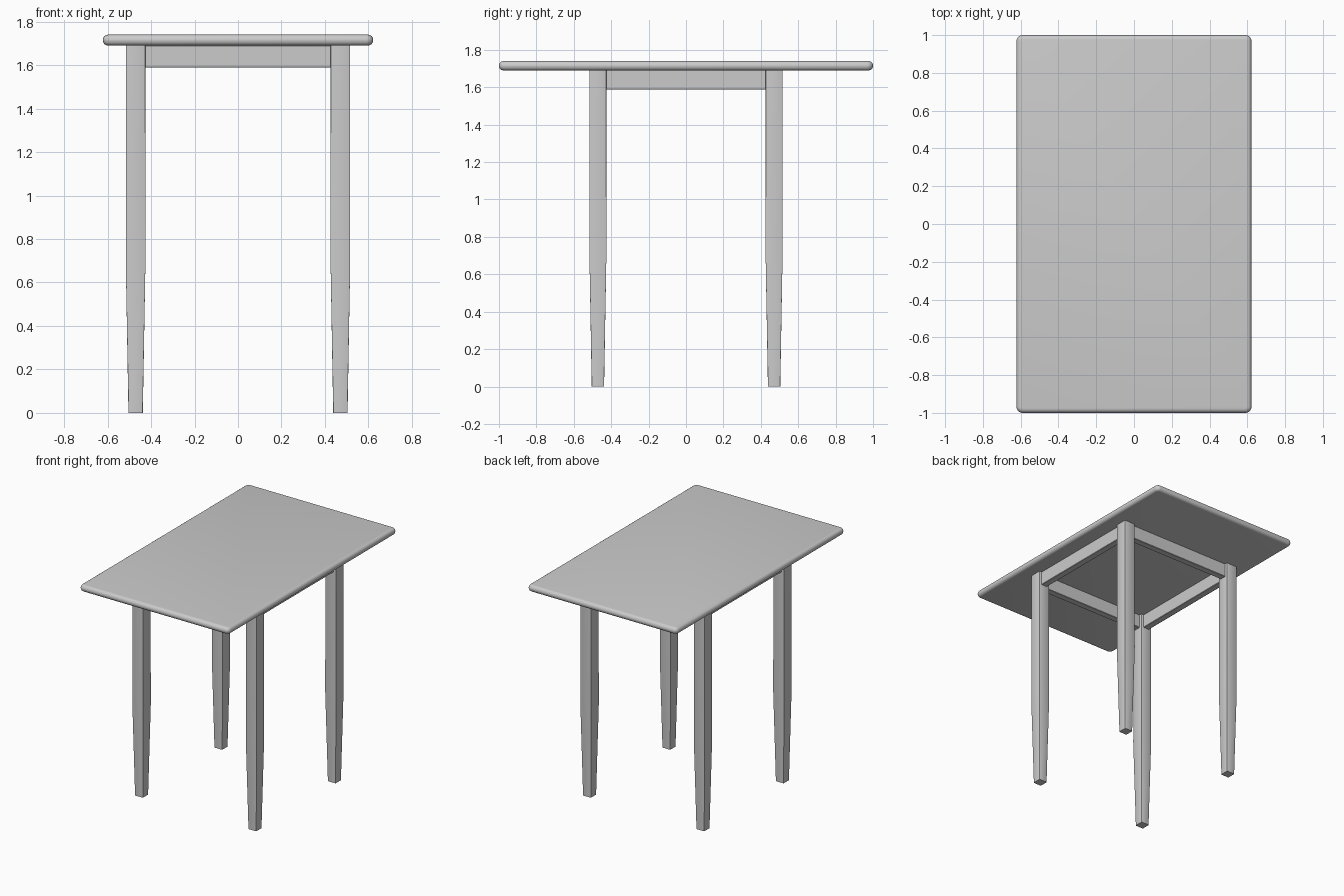
import bpy, bmesh

if "Cube" in bpy.data.objects:
    bpy.data.objects.remove(bpy.data.objects["Cube"])

def finish(name, bm, angle=0.6):
    me = bpy.data.meshes.new(name)
    bmesh.ops.recalc_face_normals(bm, faces=bm.faces)
    bm.to_mesh(me)
    bm.free()
    ob = bpy.data.objects.new(name, me)
    bpy.context.collection.objects.link(ob)
    bpy.context.view_layer.objects.active = ob
    ob.select_set(True)
    bpy.ops.object.shade_smooth_by_angle(angle=angle)
    ob.select_set(False)
    return ob

def box(name, lo, hi, bevel=0.003):
    bm = bmesh.new()
    bmesh.ops.create_cube(bm, size=1)
    for v in bm.verts:
        v.co = [(a + b) / 2 + c * (b - a) for a, b, c in zip(lo, hi, v.co)]
    bmesh.ops.bevel(bm, geom=bm.edges[:], offset=bevel, segments=1, affect='EDGES')
    return finish(name, bm)

# Table top: rounded corners, then rounded rim
bm = bmesh.new()
bmesh.ops.create_cube(bm, size=1)
for v in bm.verts:
    v.co = (v.co.x * 1.244, v.co.y * 2, 1.715 + v.co.z * 0.05)
upright = [e for e in bm.edges if abs(e.verts[0].co.z - e.verts[1].co.z) > 0.01]
bmesh.ops.bevel(bm, geom=upright, offset=0.032, segments=5, profile=0.5, affect='EDGES')
rim = [e for e in bm.edges if abs(e.verts[0].co.z - e.verts[1].co.z) < 0.01]
bmesh.ops.bevel(bm, geom=rim, offset=0.0235, segments=4, profile=0.5, affect='EDGES')
finish("table_top", bm)

# Legs: straight above, tapered towards the foot
def leg(name, cx, cy):
    bm = bmesh.new()
    rings = []
    for z, h in ((0, 0.033), (0.68, 0.045), (1.692, 0.045)):
        rings.append([bm.verts.new((cx + sx * h, cy + sy * h, z))
                      for sx, sy in ((-1, -1), (1, -1), (1, 1), (-1, 1))])
    bm.faces.new(rings[0][::-1])
    bm.faces.new(rings[-1])
    for a, b in zip(rings, rings[1:]):
        for i in range(4):
            j = (i + 1) % 4
            bm.faces.new((a[i], a[j], b[j], b[i]))
    sides = [e for e in bm.edges if abs(e.verts[0].co.z - e.verts[1].co.z) > 0.1]
    bmesh.ops.bevel(bm, geom=sides, offset=0.004, segments=2, profile=0.5, affect='EDGES')
    finish(name, bm, 0.4)

for sy, end in ((-1, "front"), (1, "back")):
    for sx, side in ((-1, "left"), (1, "right")):
        leg(f"{end}_{side}_leg", sx * 0.471, sy * 0.471)

# Aprons between the legs
IN, OUT, Z0, Z1, L = 0.446, 0.496, 1.588, 1.692, 0.43
box("front_apron", (-L, -OUT, Z0), (L, -IN, Z1))
box("back_apron", (-L, IN, Z0), (L, OUT, Z1))
box("left_apron", (-OUT, -L, Z0), (-IN, L, Z1))
box("right_apron", (IN, -L, Z0), (OUT, L, Z1))
